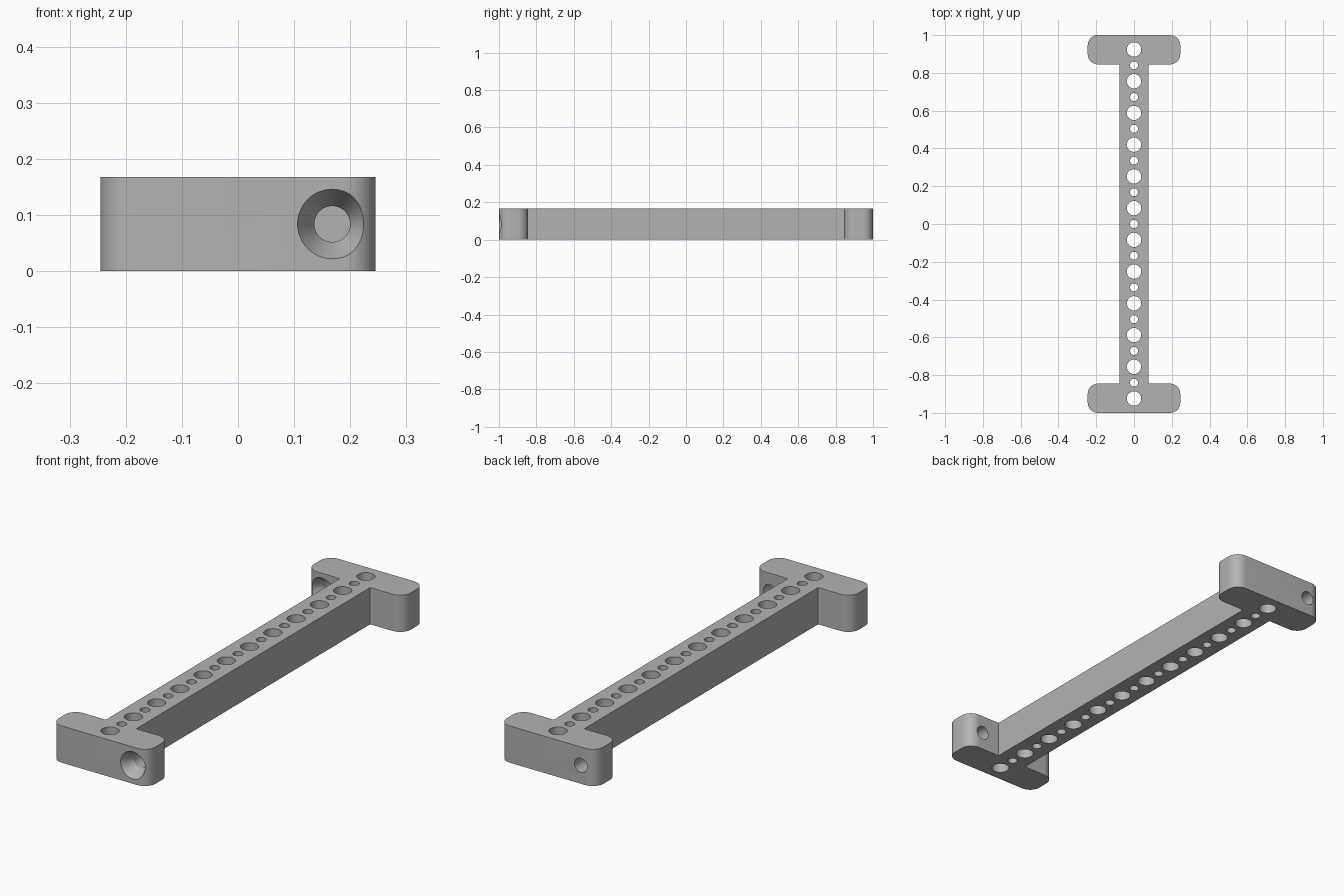
import bpy, bmesh, math
from mathutils import Matrix, Vector

cube = bpy.data.objects.get("Cube")
if cube:
    bpy.data.objects.remove(cube, do_unlink=True)

HEIGHT = 0.168
BEAM = 0.077        # half width of the beam
WING = 0.245        # half width of the end blocks
INNER = 0.845       # inner face of the end blocks
CORNER = 0.054
PITCH = 0.168

grey = bpy.data.materials.new("plain grey")
grey.use_nodes = True
colour = (0.45, 0.45, 0.45, 1)
grey.diffuse_color = colour
grey.node_tree.nodes["Principled BSDF"].inputs["Base Color"].default_value = colour


def make_object(name, bm):
    bmesh.ops.recalc_face_normals(bm, faces=bm.faces[:])
    mesh = bpy.data.meshes.new(name)
    bm.to_mesh(mesh)
    bm.free()
    mesh.materials.append(grey)
    obj = bpy.data.objects.new(name, mesh)
    bpy.context.collection.objects.link(obj)
    return obj


def arc(cx, cy, start, steps=12):
    """Quarter turn, anticlockwise from the start angle."""
    angles = [math.radians(start + 90 * i / steps) for i in range(steps + 1)]
    return [(cx + CORNER * math.cos(a), cy + CORNER * math.sin(a)) for a in angles]


# Beam with a rounded block across each end, as one extruded outline
side = WING - CORNER
half = [(BEAM, INNER)]
half += arc(side, INNER + CORNER, -90)
half += arc(side, 1 - CORNER, 0)
half += arc(-side, 1 - CORNER, 90)
half += arc(-side, INNER + CORNER, 180)
half += [(-BEAM, INNER)]
outline = half + [(-x, -y) for x, y in half]

bm = bmesh.new()
base = bm.faces.new([bm.verts.new((x, y, 0)) for x, y in outline])
top = bmesh.ops.extrude_face_region(bm, geom=[base])
bmesh.ops.translate(bm, vec=(0, 0, HEIGHT),
                    verts=[v for v in top["geom"] if isinstance(v, bmesh.types.BMVert)])
bar = make_object("mounting_bar", bm)

# Row of alternating large and small holes down the beam
bm = bmesh.new()
for i in range(-11, 12):
    radius = 0.038 if i % 2 else 0.021
    bmesh.ops.create_cone(bm, cap_ends=True, segments=48, radius1=radius, radius2=radius,
                          depth=HEIGHT * 2,
                          matrix=Matrix.Translation((0, i * PITCH / 2, HEIGHT / 2)))
row_cutter = make_object("hole_row_cutter", bm)


def countersink(name, x, face_y):
    """Countersunk screw hole opening towards the front."""
    rim, bore, sink, lead = 0.062, 0.032, 0.055, 0.02
    mouth = rim + (rim - bore) * lead / sink
    profile = [(mouth, -lead), (bore, sink), (bore, 0.2)]
    bm = bmesh.new()
    rings = []
    for r, y in profile:
        ring = bmesh.ops.create_circle(bm, segments=48, radius=r,
                                       matrix=Matrix.Translation((x, face_y + y, HEIGHT / 2))
                                       @ Matrix.Rotation(math.pi / 2, 4, "X"))
        rings.append(ring["verts"])
    for a, b in zip(rings, rings[1:]):
        for i in range(len(a)):
            j = (i + 1) % len(a)
            bm.faces.new((a[i], a[j], b[j], b[i]))
    bm.faces.new(rings[0])
    bm.faces.new(rings[-1])
    return make_object(name, bm)


cutters = [row_cutter,
           countersink("front_screw_cutter", PITCH, -1),
           countersink("back_screw_cutter", -PITCH, INNER)]

# Cut the holes, then drop the cutters
bpy.context.view_layer.objects.active = bar
for cutter in cutters:
    cutter.hide_render = True
    cut = bar.modifiers.new(cutter.name, "BOOLEAN")
    cut.operation = "DIFFERENCE"
    cut.solver = "EXACT"
    cut.object = cutter
    bpy.ops.object.modifier_apply(modifier=cut.name)
    bpy.data.objects.remove(cutter, do_unlink=True)

bpy.ops.object.select_all(action="DESELECT")
bar.select_set(True)
bpy.ops.object.shade_smooth_by_angle(angle=math.radians(25))
